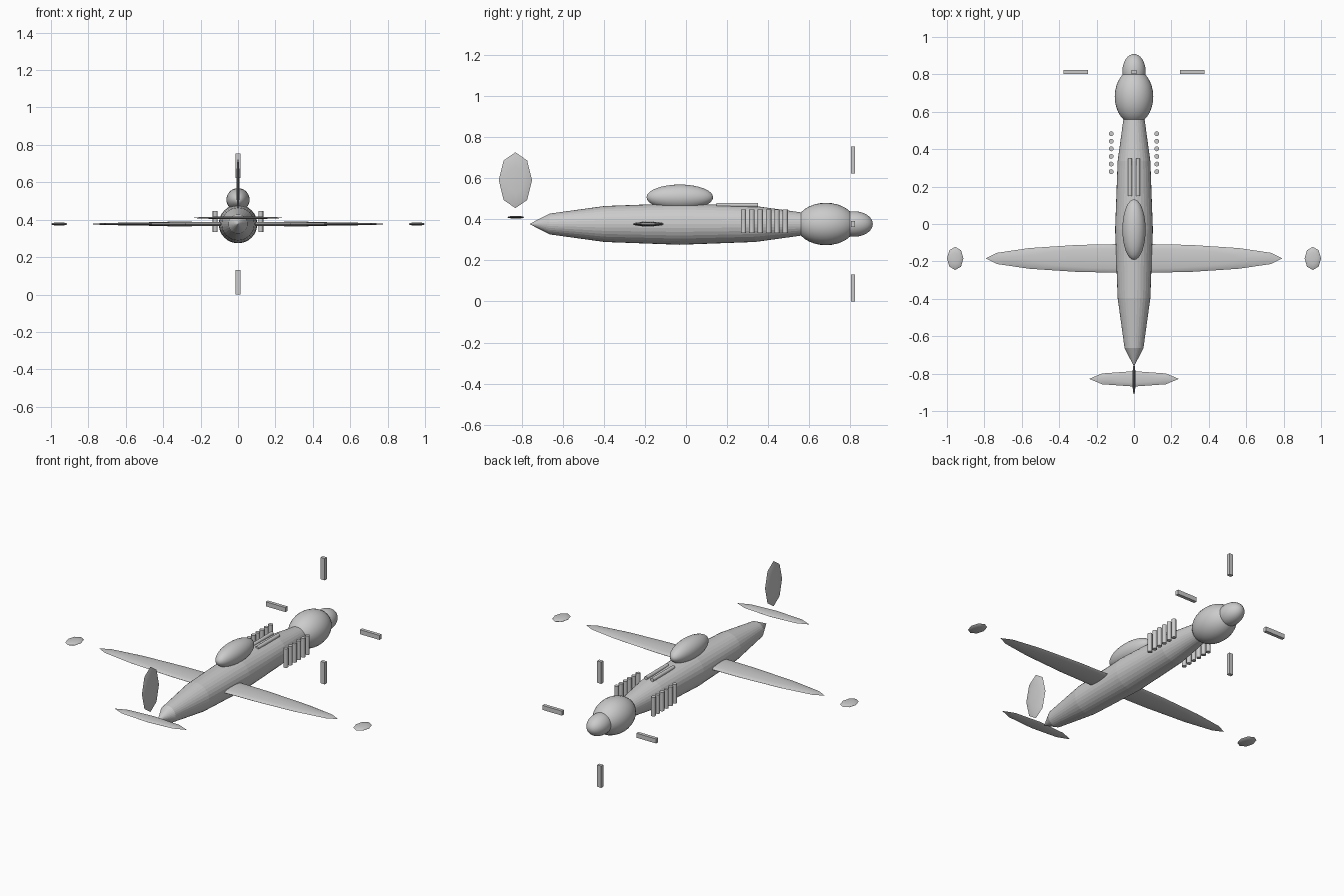
import bpy
import math

if "Cube" in bpy.data.objects:
    bpy.data.objects.remove(bpy.data.objects["Cube"])

grey = bpy.data.materials.new("light_grey")
grey.diffuse_color = (0.6, 0.6, 0.6, 1.0)
grey.use_nodes = True
grey.node_tree.nodes["Principled BSDF"].inputs["Base Color"].default_value = grey.diffuse_color

AXIS_Z = 0.377  # height of the fuselage centre line
TURN = {"X": (0, math.pi / 2, 0), "Y": (-math.pi / 2, 0, 0), "Z": (0, 0, 0)}


def finish(name, size, location, smooth=None):
    """Name, stretch along world axes and place the newest primitive."""
    ob = bpy.context.object
    ob.name = name
    bpy.ops.object.transform_apply(location=False, rotation=True, scale=False)
    ob.scale = size
    ob.location = location
    bpy.ops.object.transform_apply(location=False, rotation=False, scale=True)
    ob.data.materials.append(grey)
    if smooth:
        bpy.ops.object.shade_smooth_by_angle(angle=math.radians(smooth))
    return ob


def ellipsoid(name, location, radii, segments=32, rings=16, pole="Z", smooth=40):
    bpy.ops.mesh.primitive_uv_sphere_add(
        segments=segments, ring_count=rings, radius=1, rotation=TURN[pole])
    return finish(name, radii, location, smooth)


def box(name, location, size):
    bpy.ops.mesh.primitive_cube_add(size=1)
    return finish(name, size, location)


def rod(name, location, radius, length, pole):
    bpy.ops.mesh.primitive_cylinder_add(
        vertices=12, radius=radius, depth=length, rotation=TURN[pole])
    return finish(name, (1, 1, 1), location, 40)


# Body, nose and canopy
ellipsoid("fuselage", (0, -0.03, AXIS_Z), (0.101, 0.732, 0.101), 32, 6, "Y", None)
ellipsoid("cowling", (0, 0.681, AXIS_Z), (0.103, 0.146, 0.103), pole="Y")
ellipsoid("spinner", (0, 0.817, AXIS_Z), (0.062, 0.092, 0.062), pole="Y")
ellipsoid("canopy", (0, -0.03, 0.507), (0.062, 0.162, 0.062), pole="Y")

# Flattened flying surfaces
ellipsoid("wing", (0, -0.184, AXIS_Z), (0.793, 0.078, 0.012), 16, 8)
ellipsoid("tailplane", (0, -0.828, 0.410), (0.24, 0.041, 0.007), 8, 6)
ellipsoid("tail_fin", (0, -0.83, 0.59), (0.009, 0.081, 0.136), 8, 6, "X")

# Propeller blades
for i, (dx, dz) in enumerate([(1, 0), (-1, 0), (0, 1), (0, -1)]):
    box(f"propeller_blade_{i + 1}",
        (dx * 0.312, 0.813, AXIS_Z + dz * 0.312),
        (0.131 if dx else 0.027, 0.02, 0.131 if dz else 0.027))

# Mirrored small parts
for side, s in (("left", -1), ("right", 1)):
    ellipsoid(f"wingtip_pod_{side}", (s * 0.956, -0.184, AXIS_Z),
              (0.044, 0.062, 0.009), 8, 6)
    rod(f"gun_barrel_{side}", (s * 0.021, 0.25, 0.469), 0.011, 0.203, "Y")
    for i in range(6):
        rod(f"exhaust_{side}_{i + 1}", (s * 0.122, 0.28 + i * 0.0406, 0.39),
            0.013, 0.114, "Z")
